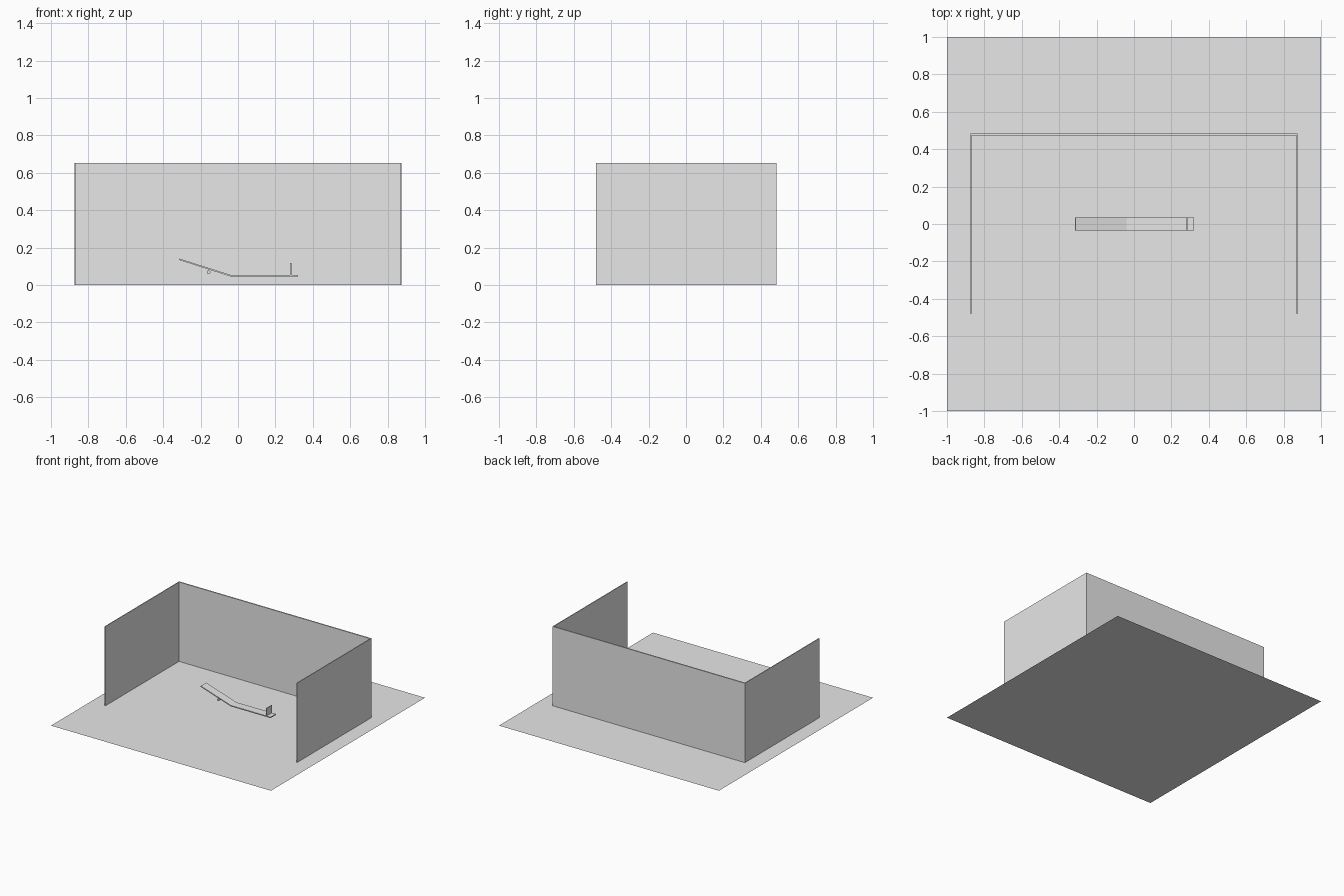
import bpy, bmesh, math

if "Cube" in bpy.data.objects:
    bpy.data.objects.remove(bpy.data.objects["Cube"])

grey = bpy.data.materials.new("light_grey")
grey.diffuse_color = (0.8, 0.8, 0.8, 1)
grey.use_nodes = True
grey.node_tree.nodes["Principled BSDF"].inputs["Base Color"].default_value = grey.diffuse_color


def box(name, x0, x1, y0, y1, z0, z1):
    bpy.ops.mesh.primitive_cube_add(
        size=1, location=((x0 + x1) / 2, (y0 + y1) / 2, (z0 + z1) / 2))
    ob = bpy.context.object
    ob.name = name
    ob.scale = (x1 - x0, y1 - y0, z1 - z0)
    ob.data.materials.append(grey)
    return ob


# Floor sheet
bpy.ops.mesh.primitive_plane_add(size=2)
floor = bpy.context.object
floor.name = "floor"
floor.data.materials.append(grey)

# Three-sided screen
box("back_wall", -0.872, 0.872, 0.474, 0.484, 0, 0.652)
for side, x in (("left", -0.871), ("right", 0.871)):
    box(side + "_wall", x - 0.003, x + 0.003, -0.482, 0.484, 0, 0.652)

# Bent ramp strip: side profile extruded across y
W = 0.035
profile = [(-0.316, 0.134), (-0.042, 0.046), (0.32, 0.046),
           (0.32, 0.054), (-0.040, 0.054), (-0.313, 0.141)]
bm = bmesh.new()
face = bm.faces.new([bm.verts.new((x, -W, z)) for x, z in profile])
ext = bmesh.ops.extrude_face_region(bm, geom=[face])
bmesh.ops.translate(bm, vec=(0, 2 * W, 0),
                    verts=[g for g in ext["geom"] if isinstance(g, bmesh.types.BMVert)])
bmesh.ops.recalc_face_normals(bm, faces=bm.faces)
mesh = bpy.data.meshes.new("ramp")
bm.to_mesh(mesh)
bm.free()
mesh.materials.append(grey)
bpy.context.collection.objects.link(bpy.data.objects.new("ramp", mesh))

# Upright stop plate near the ramp end
box("stop_plate", 0.279, 0.285, -W, W, 0.054, 0.117)

# Round rod under the incline
bpy.ops.mesh.primitive_cylinder_add(
    vertices=24, radius=0.01, depth=2 * W, location=(-0.157, 0, 0.068),
    rotation=(math.pi / 2, 0, 0))
rod = bpy.context.object
rod.name = "support_rod"
rod.data.materials.append(grey)
bpy.ops.object.shade_smooth_by_angle()
